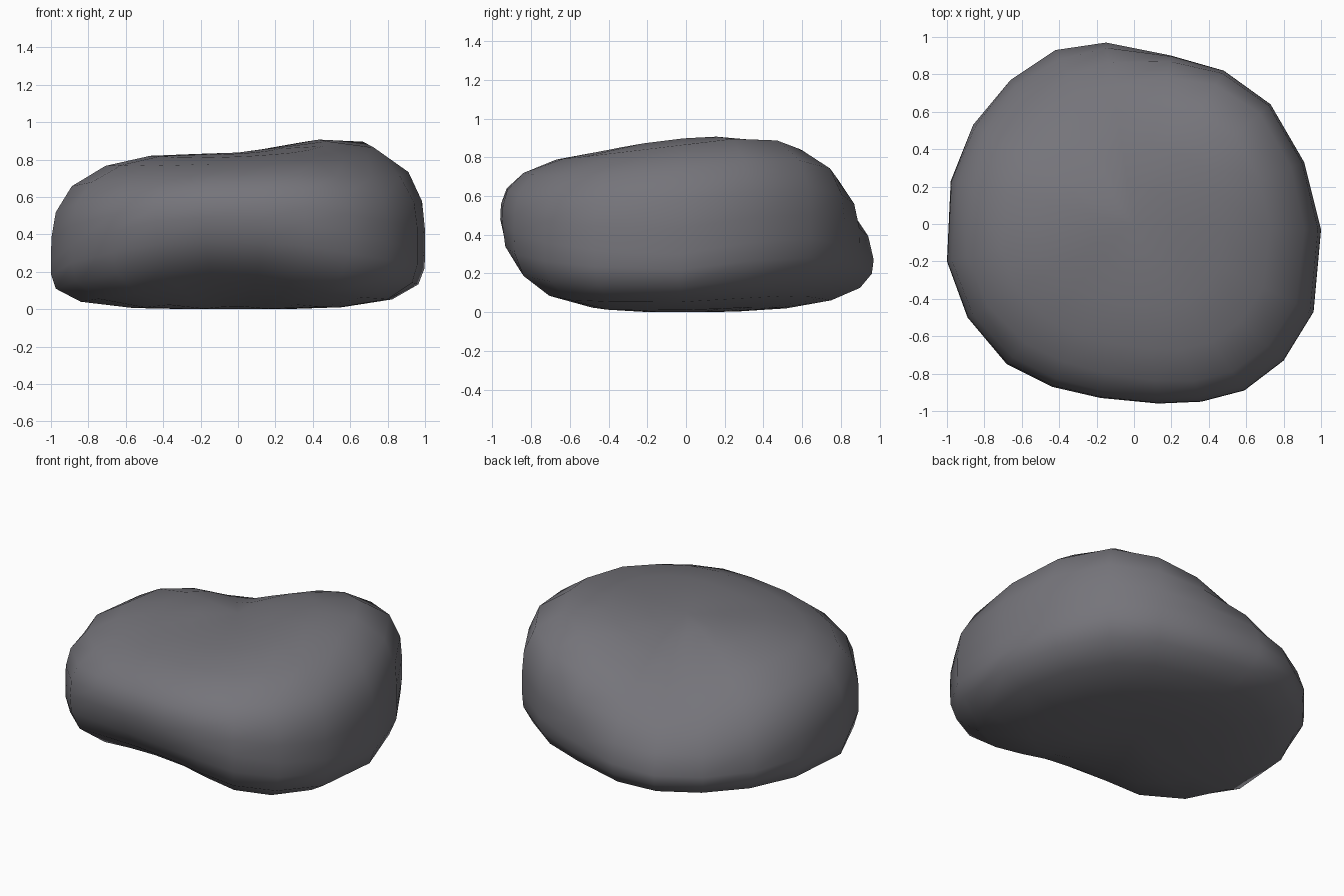
import bpy, bmesh
from math import sin, cos, exp, pi

if "Cube" in bpy.data.objects:
    bpy.data.objects.remove(bpy.data.objects["Cube"])

# Widest outline of the boulder, counter-clockwise from the right:
# x, y, height of widest point, roundness above, roundness below
RIM = [
    (1.00, -.03, .30, 3.8, 3.6), (.91, .33, .36, 4.1, 3.2),
    (.73, .64, .38, 4.1, 2.8), (.48, .82, .35, 3.7, 2.7),
    (.20, .90, .31, 3.0, 2.7), (-.15, .97, .27, 1.92, 2.7),
    (-.42, .93, .25, 1.62, 2.7), (-.66, .77, .24, 1.75, 2.8),
    (-.86, .53, .24, 2.3, 3.0), (-.98, .23, .25, 2.95, 3.5),
    (-1.0, -.20, .25, 3.3, 4.0), (-.89, -.50, .34, 3.1, 3.9),
    (-.68, -.75, .41, 2.7, 3.0), (-.44, -.87, .47, 2.65, 2.3),
    (-.18, -.93, .49, 2.8, 2.1), (.13, -.96, .48, 3.0, 2.1),
    (.36, -.95, .46, 3.2, 2.4), (.59, -.89, .41, 3.3, 3.0),
    (.80, -.73, .36, 3.4, 3.6), (.96, -.47, .32, 3.6, 3.8),
]
ROWS_UP, ROWS_DOWN = 7, 6


def crown(x, y):
    """Height of the top: high hump on the right, small one on the left."""
    right = .122 * exp(-((x - .66) / .48) ** 2 - ((y - .32) / .78) ** 2)
    left = .015 * exp(-((x + .5) / .35) ** 2 - ((y + .1) / .5) ** 2)
    return .82 + right + left


def section(p, t):
    """Point on one radial section, t from -1 (bottom) to 1 (top)."""
    x, y, mid, n_up, n_down = p
    n = n_up if t > 0 else n_down
    a = abs(t) * pi / 2
    c, s = cos(a), sin(a)
    k = (c ** n + s ** n) ** (-1 / n)
    px, py = x * c * k, y * c * k
    end = crown(px, py) if t > 0 else 0
    return px, py, mid + (end - mid) * s * k


# Boulder skin: stacked rings closed by a point at each pole
bm = bmesh.new()
rows = [-1 + i / ROWS_DOWN for i in range(1, ROWS_DOWN)]
rows += [i / ROWS_UP for i in range(ROWS_UP)]
rings = [[bm.verts.new(section(p, t)) for p in RIM] for t in rows]
bottom = bm.verts.new((0, 0, 0))
top = bm.verts.new((0, 0, crown(0, 0)))
count = len(RIM)
for i in range(count):
    j = (i + 1) % count
    for low, high in zip(rings, rings[1:]):
        bm.faces.new((low[i], low[j], high[j], high[i]))
    bm.faces.new((bottom, rings[0][j], rings[0][i]))
    bm.faces.new((top, rings[-1][i], rings[-1][j]))
bmesh.ops.recalc_face_normals(bm, faces=bm.faces)
for f in bm.faces:
    f.smooth = True

mesh = bpy.data.meshes.new("boulder")
bm.to_mesh(mesh)
bm.free()

# Dark stone colour
stone = bpy.data.materials.new("dark_stone")
stone.diffuse_color = (.178, .175, .195, 1)
stone.use_nodes = True
stone.node_tree.nodes["Principled BSDF"].inputs["Base Color"].default_value = stone.diffuse_color
mesh.materials.append(stone)
bpy.context.collection.objects.link(bpy.data.objects.new("boulder", mesh))
